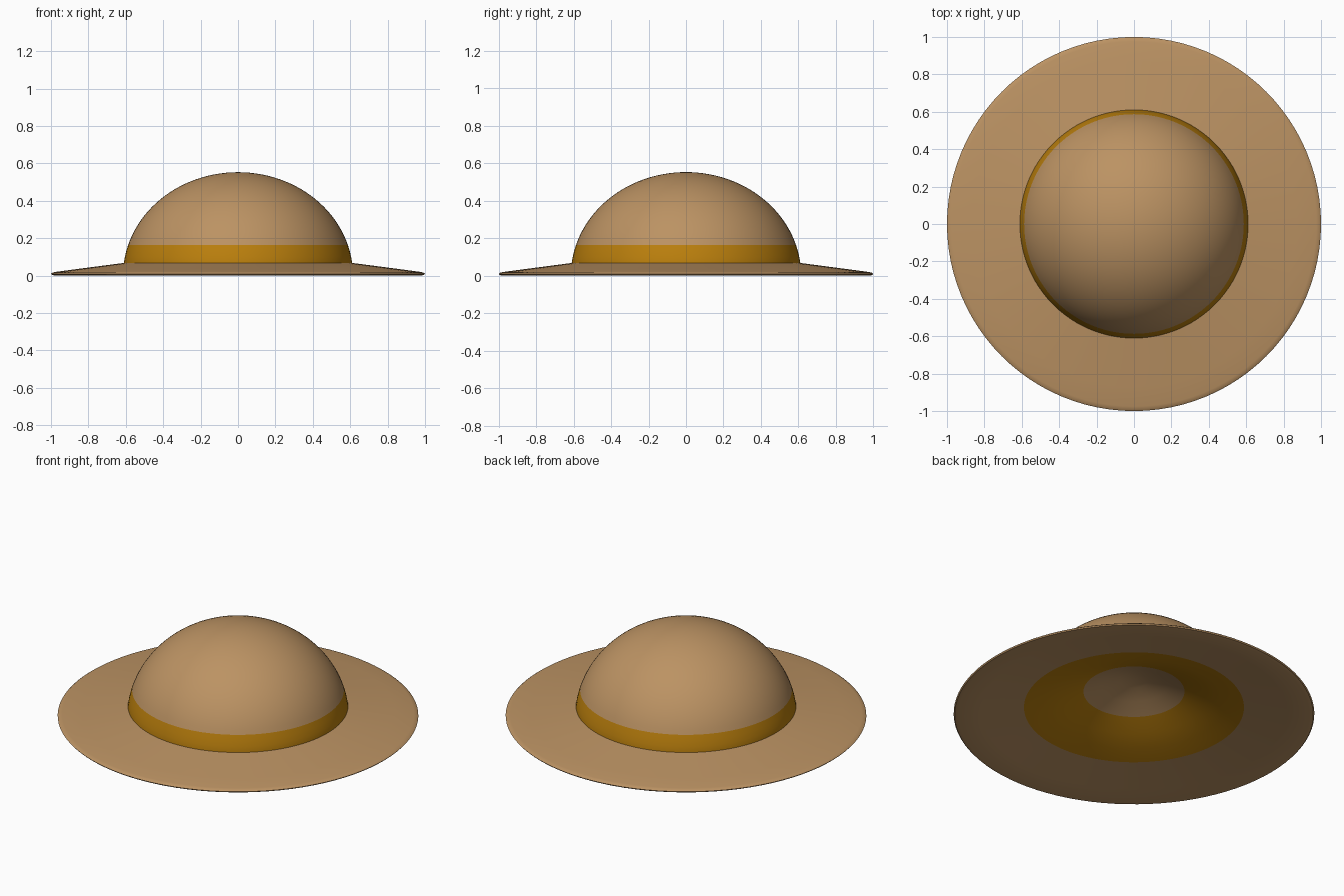
import bpy, bmesh
from math import sin, cos, pi, radians, sqrt

if "Cube" in bpy.data.objects:
    bpy.data.objects.remove(bpy.data.objects["Cube"])


def material(name, color):
    m = bpy.data.materials.new(name)
    m.diffuse_color = (*color, 1)
    m.use_nodes = True
    m.node_tree.nodes["Principled BSDF"].inputs["Base Color"].default_value = m.diffuse_color
    return m


felt = material("felt", (0.50, 0.29, 0.125))
gold = material("gold", (0.50, 0.215, 0.004))


def lathe(name, profile, mat, steps=96, gold_from=None):
    """Spin a (radius, height) profile around the z axis."""
    bm = bmesh.new()
    verts = [bm.verts.new((r, 0, z)) for r, z in profile]
    edges = [bm.edges.new(pair) for pair in zip(verts, verts[1:])]
    bmesh.ops.spin(bm, geom=verts + edges, cent=(0, 0, 0), axis=(0, 0, 1),
                   angle=2 * pi, steps=steps, use_merge=True)
    bmesh.ops.remove_doubles(bm, verts=bm.verts, dist=1e-4)
    bmesh.ops.recalc_face_normals(bm, faces=bm.faces)
    me = bpy.data.meshes.new(name)
    bm.to_mesh(me)
    bm.free()
    ob = bpy.data.objects.new(name, me)
    bpy.context.collection.objects.link(ob)
    me.materials.append(mat)
    bpy.context.view_layer.objects.active = ob
    ob.select_set(True)
    bpy.ops.object.shade_smooth_by_angle(angle=radians(35))
    ob.select_set(False)
    return ob


def dome_radius(z):
    return 0.615 * sqrt(1 - (z / 0.553) ** 2)


# Hollow under the crown, rising gently to the middle
hollow = [(0.61, 0.05), (0.50, 0.072), (0.39, 0.105), (0.28, 0.15)]
peak = [(0.28, 0.15), (0.18, 0.19), (0.08, 0.22), (0, 0.23)]

# Crown: rounded dome above the band, closed by the peak of the hollow
band_top = 0.165
a0 = 0.303
dome = [(0.615 * cos(a), 0.553 * sin(a))
        for a in [a0 + (pi / 2 - a0) * i / 24 for i in range(25)]]
dome[-1] = (0, 0.553)
lathe("crown", dome[::-1], felt)
lathe("crown_lining", peak, felt)

# Band: strip around the foot of the crown, continuing into the hollow
strip = [(dome_radius(z), z) for z in (band_top, 0.133, 0.10, 0.068)]
lathe("hat_band", strip + hollow, gold)

# Brim: thin sloping ring with a rounded rim
brim = [(0.61, 0.068), (0.74, 0.051), (0.87, 0.034), (0.975, 0.020),
        (0.992, 0.016), (1.0, 0.010), (0.994, 0.003), (0.975, 0.0),
        (0.85, 0.017), (0.73, 0.034), (0.61, 0.05)]
lathe("brim", brim, felt)

# Face the open lining downwards, the open crown upwards
for name, sign in (("crown", 1), ("crown_lining", -1)):
    me = bpy.data.objects[name].data
    if sum(p.normal.z for p in me.polygons) * sign < 0:
        me.flip_normals()
